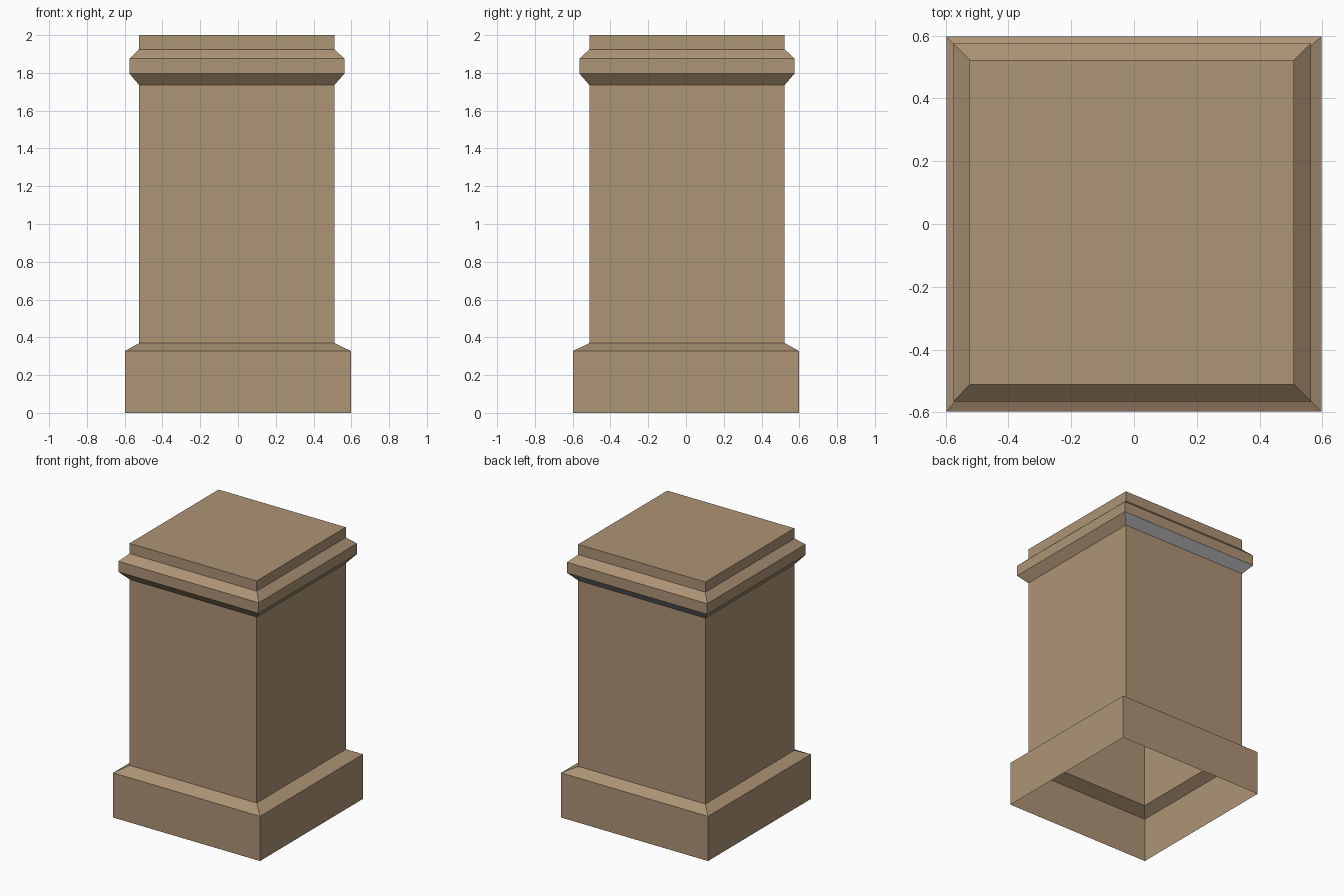
import bpy, bmesh

if "Cube" in bpy.data.objects:
    bpy.data.objects.remove(bpy.data.objects["Cube"])

def material(name, rgb):
    m = bpy.data.materials.new(name)
    m.diffuse_color = (*rgb, 1)
    m.use_nodes = True
    m.node_tree.nodes["Principled BSDF"].inputs["Base Color"].default_value = m.diffuse_color
    return m

stone = material("tan stone", (0.42, 0.295, 0.18))
grey = material("grey stone", (0.40, 0.40, 0.40))

# Square sections: x min, x max, y min, y max
BASE = (-0.597, 0.597, -0.597, 0.597)
SHAFT = (-0.523, 0.510, -0.511, 0.522)
CAP = (-0.575, 0.564, -0.565, 0.575)

def loft(name, levels, closed_top=False, grey_back=()):
    """Stack rectangular rings into an open shell with flat faces."""
    bm = bmesh.new()
    rings = []
    for z, (x0, x1, y0, y1) in levels:
        rings.append([bm.verts.new((x, y, z)) for x, y in
                      ((x0, y0), (x1, y0), (x1, y1), (x0, y1))])
    for k, (a, b) in enumerate(zip(rings, rings[1:])):
        for i in range(4):
            j = (i + 1) % 4
            f = bm.faces.new((a[i], a[j], b[j], b[i]))
            if k in grey_back and i == 2:
                f.material_index = 1
    if closed_top:
        bm.faces.new(rings[-1])
    me = bpy.data.meshes.new(name)
    bm.to_mesh(me)
    bm.free()
    me.materials.append(stone)
    me.materials.append(grey)
    ob = bpy.data.objects.new(name, me)
    bpy.context.collection.objects.link(ob)
    return ob

# Plinth, open underneath, with sloped shoulder
loft("plinth", [(0, BASE), (0.328, BASE), (0.37, SHAFT)])
# Plain shaft
loft("shaft", [(0.37, SHAFT), (1.735, SHAFT)])
# Moulded cap with a flat top; the back underside slope is grey
loft("cap", [(1.735, SHAFT), (1.797, CAP), (1.875, CAP),
             (1.925, SHAFT), (2.0, SHAFT)], closed_top=True, grey_back=(0,))
